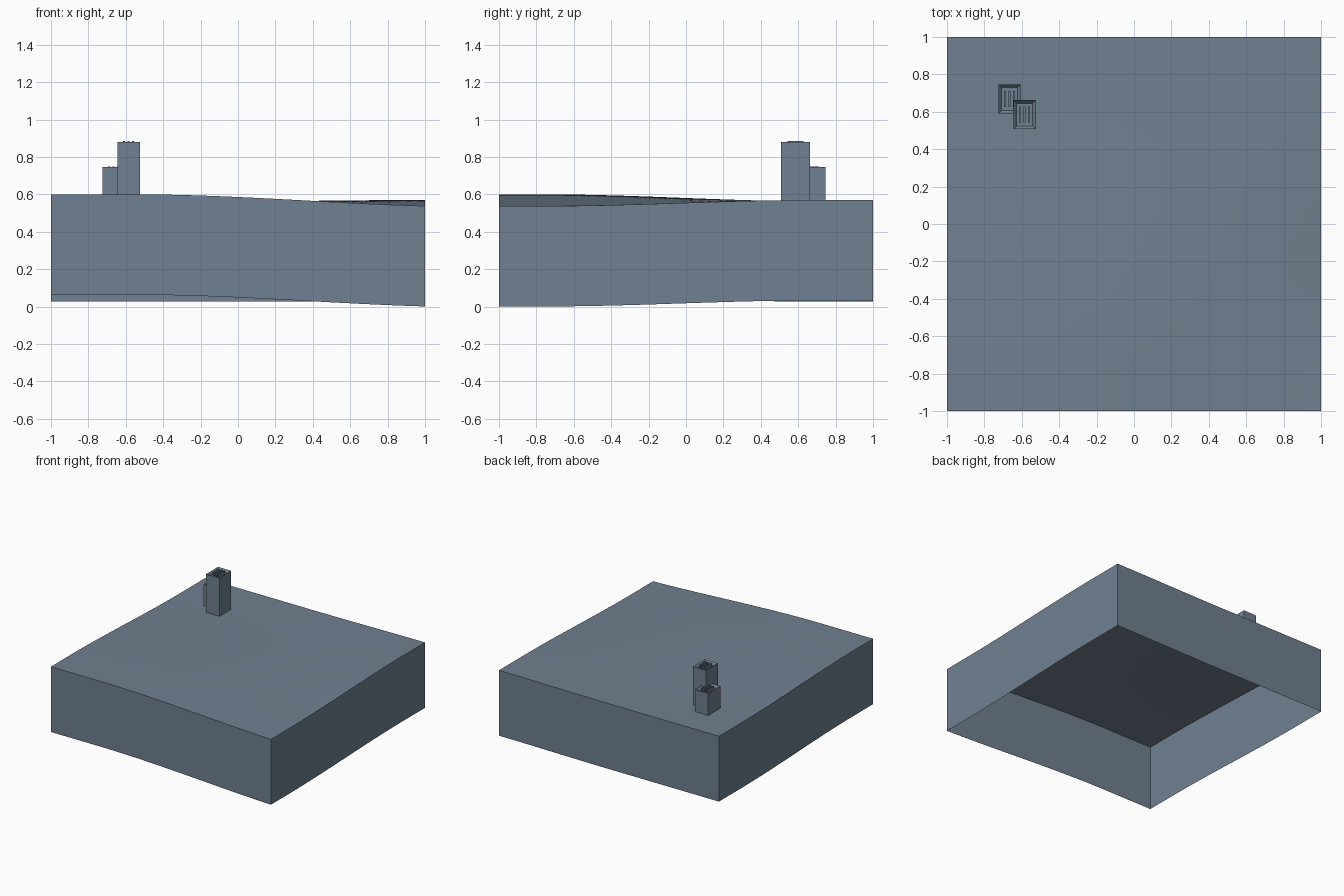
import bpy
import bmesh

if "Cube" in bpy.data.objects:
    bpy.data.objects.remove(bpy.data.objects["Cube"], do_unlink=True)

slate = bpy.data.materials.new("slate grey")
slate.use_nodes = True
COLOUR = (0.162, 0.216, 0.279, 1)
slate.diffuse_color = COLOUR
slate.node_tree.nodes["Principled BSDF"].inputs["Base Color"].default_value = COLOUR

SKIRT = 0.537


def ease(v, lo, hi):
    t = min(max((v - lo) / (hi - lo), 0), 1)
    return t * t * (3 - 2 * t)


def ground(x, y):
    # gentle slope along the front edge, blending into a nearly level back edge
    front = 0.6 - 0.067 * ease(x, -0.55, 1.3)
    back = 0.563 + 0.007 * ease(x, 0, 1)
    k = ease(y, -0.75, 0.7)
    return front * (1 - k) + back * k


def finish(bm, name):
    mesh = bpy.data.meshes.new(name)
    bm.to_mesh(mesh)
    bm.free()
    mesh.materials.append(slate)
    obj = bpy.data.objects.new(name, mesh)
    bpy.context.collection.objects.link(obj)
    return obj


def box(bm, x0, x1, y0, y1, z0, z1):
    verts = bmesh.ops.create_cube(bm, size=1)["verts"]
    for v in verts:
        v.co.x = x1 if v.co.x > 0 else x0
        v.co.y = y1 if v.co.y > 0 else y0
        v.co.z = z1 if v.co.z > 0 else z0
    return verts


# Rolling ground sheet with a skirt that follows its outline, open underneath
bm = bmesh.new()
bmesh.ops.create_grid(bm, x_segments=40, y_segments=40, size=1)
for v in bm.verts:
    v.co.z = ground(v.co.x, v.co.y)
rim = [e for e in bm.edges if e.is_boundary]
skirt = bmesh.ops.extrude_edge_only(bm, edges=rim)["geom"]
for v in skirt:
    if isinstance(v, bmesh.types.BMVert):
        v.co.z -= SKIRT
bmesh.ops.recalc_face_normals(bm, faces=bm.faces)
if max(bm.faces, key=lambda f: f.calc_center_median().z).normal.z < 0:
    bmesh.ops.reverse_faces(bm, faces=bm.faces)
terrain = finish(bm, "terrain_block")
bpy.context.view_layer.objects.active = terrain
terrain.select_set(True)
bpy.ops.object.shade_smooth_by_angle()


def tower(name, x0, x1, y0, y1, top):
    # Shaft with a raised parapet around a sunken roof
    bm = bmesh.new()
    box(bm, x0, x1, y0, y1, 0.56, top)
    roof = max(bm.faces, key=lambda f: f.calc_center_median().z)
    bmesh.ops.inset_region(bm, faces=[roof], thickness=0.024)
    for v in roof.verts:
        v.co.z -= 0.02
    finish(bm, name)

    # Low parallel fins on the sunken roof
    bm = bmesh.new()
    for i in range(3):
        x = x0 + 0.036 + i * (x1 - x0 - 0.072) / 2
        box(bm, x - 0.005, x + 0.005, y0 + 0.035, y1 - 0.035, top - 0.021, top + 0.004)
    finish(bm, name + "_roof_fins")


tower("tall_tower", -0.645, -0.525, 0.507, 0.662, 0.88)
tower("short_tower", -0.725, -0.605, 0.59, 0.747, 0.745)
